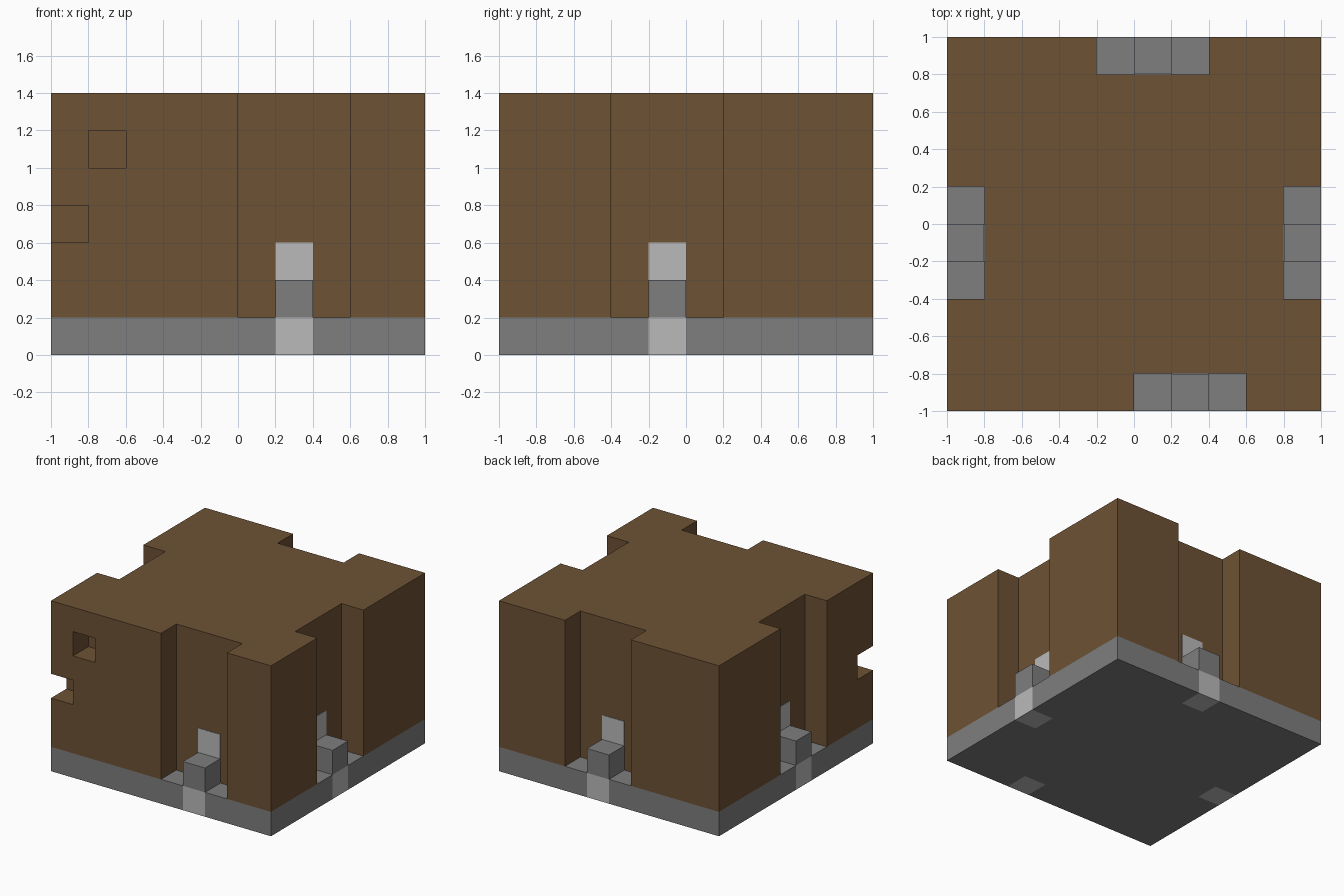
import bpy
import bmesh
from mathutils import Vector

U = 0.2  # one block
BASE_TOP, TOP = U, 7 * U

cube = bpy.data.objects.get("Cube")
if cube:
    bpy.data.objects.remove(cube, do_unlink=True)


def make_material(name, rgb):
    mat = bpy.data.materials.new(name)
    mat.use_nodes = True
    mat.diffuse_color = (*rgb, 1)
    mat.node_tree.nodes["Principled BSDF"].inputs["Base Color"].default_value = (*rgb, 1)
    return mat


brown = make_material("brown", (0.155, 0.084, 0.035))
grey = make_material("grey", (0.21, 0.21, 0.21))
light = make_material("light grey", (0.49, 0.49, 0.49))


def box(name, low, high, *mats):
    """Box between two opposite corners."""
    low, high = Vector(low), Vector(high)
    bm = bmesh.new()
    bmesh.ops.create_cube(bm, size=1)
    for v in bm.verts:
        v.co = (low + high) / 2 + v.co * (high - low)
    mesh = bpy.data.meshes.new(name)
    bm.to_mesh(mesh)
    bm.free()
    for m in mats:
        mesh.materials.append(m)
    obj = bpy.data.objects.new(name, mesh)
    bpy.context.collection.objects.link(obj)
    return obj


def carve(target, low, high):
    """Cut a box out of the target and drop the cutter."""
    cutter = box("cutter", low, high, brown)
    cutter.hide_render = True
    mod = target.modifiers.new("carve", "BOOLEAN")
    mod.operation, mod.solver, mod.object = "DIFFERENCE", "EXACT", cutter
    bpy.context.view_layer.objects.active = target
    bpy.ops.object.modifier_apply(modifier=mod.name)
    bpy.data.objects.remove(cutter, do_unlink=True)


def around(center, half, z0, z1):
    """Corners of an upright box around a ground point."""
    x, y = center
    return (x - half[0], y - half[1], z0), (x + half[0], y + half[1], z1)


# Each recess: name, centre of its middle block, outward direction
recesses = [
    ("front", Vector((0.3, -0.9)), Vector((0, -1))),
    ("back", Vector((0.1, 0.9)), Vector((0, 1))),
    ("left", Vector((0.9, -0.1)), Vector((1, 0))),
    ("right", Vector((-0.9, -0.1)), Vector((-1, 0))),
]

# Brown body
body = box("body", (-1, -1, BASE_TOP), (1, 1, TOP), brown)

# Recesses, each with a block and a light plate on its back wall
for name, mid, out in recesses:
    along = Vector((abs(out.y), abs(out.x)))
    depth = Vector((abs(out.x), abs(out.y)))
    carve(body, *around(mid + out * U / 2, along * 1.5 * U + depth * U, 0, TOP + U))
    box(name + "_block", *around(mid, along * U / 2 + depth * U / 2, BASE_TOP, 2 * U), grey)
    wall = mid - out * (U / 2 - 0.002)
    box(name + "_light_plate", *around(wall, along * U / 2 + depth * 0.002, 2 * U, 3 * U), light)

# Window hole and corner notch in the front
carve(body, (-0.8, -1.1, 1.0), (-0.6, -0.8, 1.2))
carve(body, (-1.1, -1.1, 0.6), (-0.8, -0.8, 0.8))

# Base slab, split so the light squares below the recesses are its own faces
base = box("base_slab", (-1, -1, 0), (1, 1, BASE_TOP), grey, light)
bm = bmesh.new()
bm.from_mesh(base.data)
for name, mid, out in recesses:
    for axis in (Vector((1, 0, 0)), Vector((0, 1, 0))):
        for side in (-U / 2, U / 2):
            bmesh.ops.bisect_plane(
                bm, geom=bm.verts[:] + bm.edges[:] + bm.faces[:],
                plane_co=mid.to_3d() + axis * side, plane_no=axis, dist=0.0001)
for face in bm.faces:
    spot = face.calc_center_median().to_2d()
    for name, mid, out in recesses:
        gap = spot - mid
        if max(abs(gap.x), abs(gap.y)) < U / 2 + 0.001 and abs(gap.dot(out.orthogonal())) < U / 4:
            face.material_index = 1
bm.to_mesh(base.data)
bm.free()
